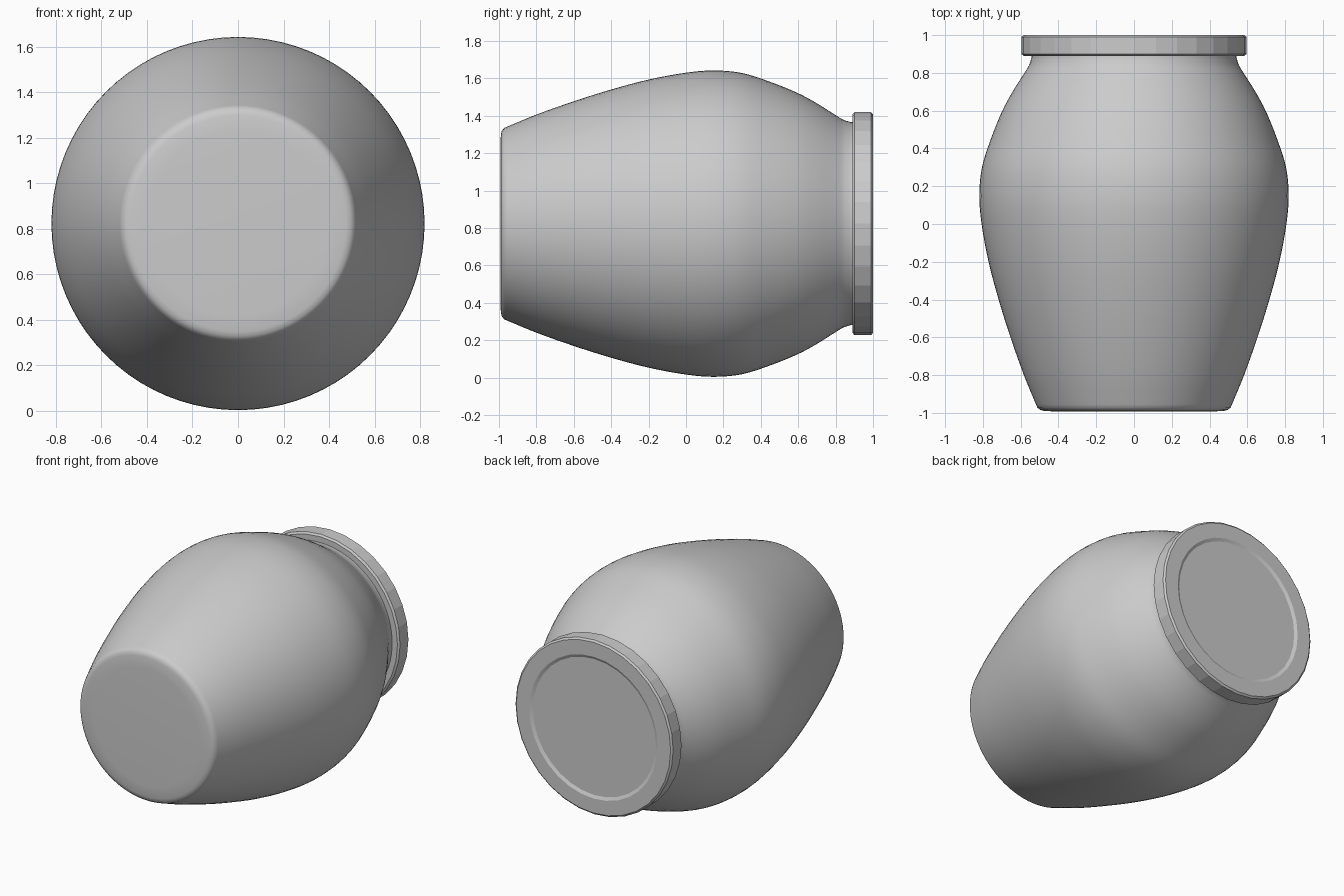
import bpy, bmesh, math
from mathutils import Vector

if "Cube" in bpy.data.objects:
    bpy.data.objects.remove(bpy.data.objects["Cube"])

CZ = 0.823  # height of the jar axis above the floor


def lathe(name, profile, sides, angle, smooth_steps=0):
    """Revolve (y, radius) points about the horizontal jar axis."""
    bm = bmesh.new()
    rings = []
    for y, r in profile:
        if r == 0:
            rings.append([bm.verts.new((0, y, CZ))] * sides)
            continue
        rings.append([bm.verts.new((r * math.sin(a), y, CZ + r * math.cos(a)))
                      for a in (2 * math.pi * i / sides for i in range(sides))])
    for a, b in zip(rings, rings[1:]):
        for i in range(sides):
            j = (i + 1) % sides
            quad = list(dict.fromkeys([a[i], a[j], b[j], b[i]]))
            bm.faces.new(quad)
    bmesh.ops.recalc_face_normals(bm, faces=bm.faces)
    me = bpy.data.meshes.new(name)
    bm.to_mesh(me)
    bm.free()
    ob = bpy.data.objects.new(name, me)
    bpy.context.collection.objects.link(ob)
    bpy.ops.object.select_all(action='DESELECT')
    bpy.context.view_layer.objects.active = ob
    ob.select_set(True)
    bpy.ops.object.shade_smooth_by_angle(angle=math.radians(angle))
    return ob


def spline(pts, steps):
    """Catmull-Rom smoothing of a profile with unevenly spaced y."""
    def slope(i):
        a, b = pts[max(i - 1, 0)], pts[min(i + 1, len(pts) - 1)]
        return (b[1] - a[1]) / (b[0] - a[0])
    out = []
    for i in range(len(pts) - 1):
        (y0, r0), (y1, r1) = pts[i], pts[i + 1]
        h, m0, m1 = y1 - y0, slope(i), slope(i + 1)
        for k in range(steps):
            t = k / steps
            r = ((2*t**3 - 3*t*t + 1) * r0 + (t**3 - 2*t*t + t) * h * m0
                 + (3*t*t - 2*t**3) * r1 + (t**3 - t*t) * h * m1)
            out.append((y0 + t * h, r))
    return out + [pts[-1]]


# Jar body: rounded foot, swelling belly, short neck running under the lid
belly = [(-0.955, 0.519), (-0.8, 0.583), (-0.6, 0.654), (-0.4, 0.717),
         (-0.2, 0.770), (0.0, 0.807), (0.15, 0.819), (0.3, 0.805),
         (0.45, 0.758), (0.6, 0.697), (0.7, 0.643), (0.8, 0.580),
         (0.84, 0.556), (0.88, 0.543)]
foot = [(-0.993, 0), (-0.993, 0.40), (-0.99, 0.475), (-0.985, 0.495), (-0.973, 0.511)]
lathe("jar_body", foot + spline(belly, 4) + [(0.95, 0.543), (0.95, 0)], 80, 40)

# Lid: faceted disc with small bevels and a slightly recessed centre panel
lathe("lid", [(0.89, 0.50), (0.89, 0.583), (0.90, 0.596), (0.99, 0.596),
              (1.0, 0.584), (1.0, 0.485), (0.99, 0.465), (0.99, 0)], 32, 10)
